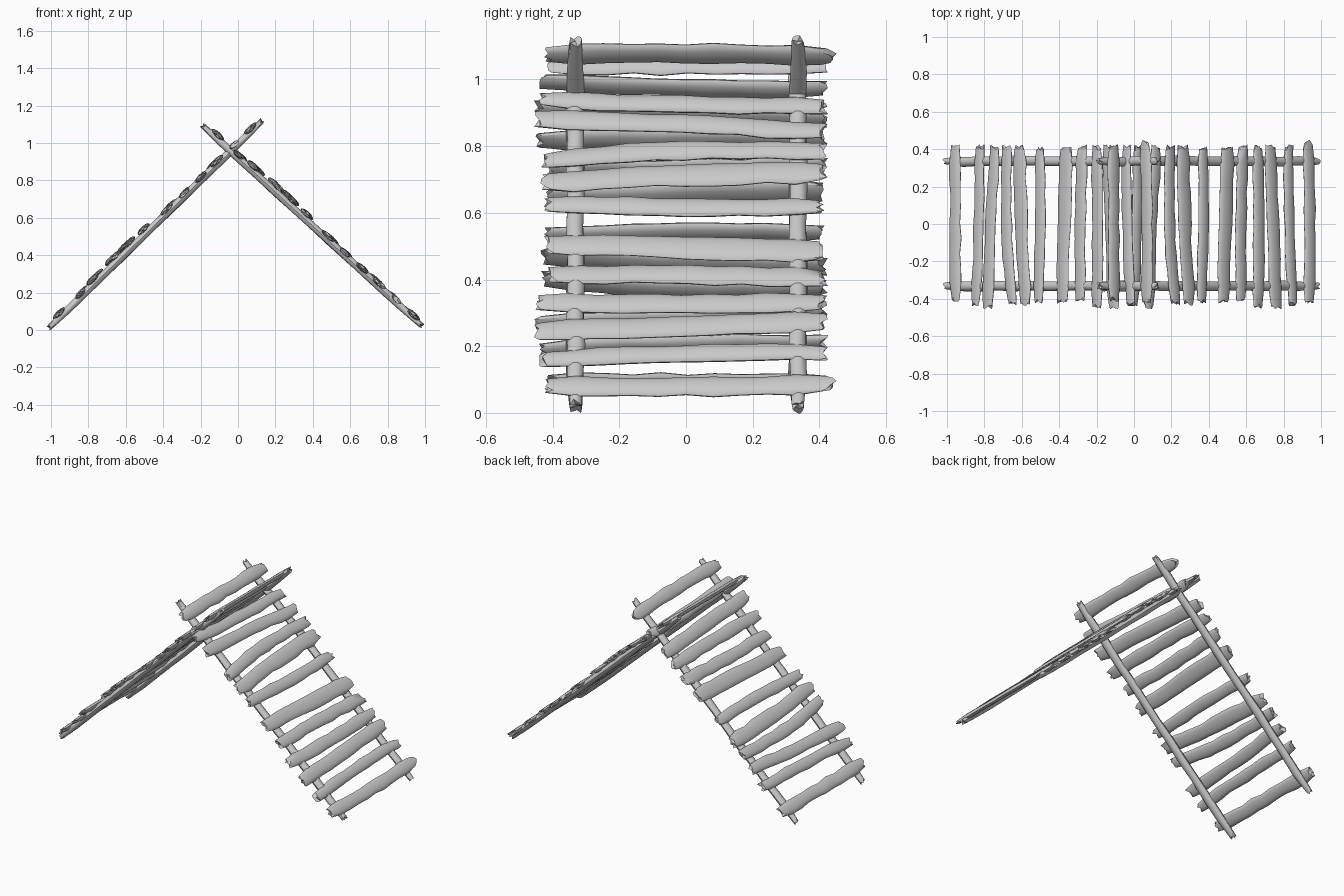
import bpy
import bmesh
import math
import random
from mathutils import Vector

if "Cube" in bpy.data.objects:
    bpy.data.objects.remove(bpy.data.objects["Cube"])

random.seed(7)

wood = bpy.data.materials.new("weathered grey wood")
wood.use_nodes = True
GREY = (0.6, 0.6, 0.6, 1)
wood.diffuse_color = GREY
wood.node_tree.nodes["Principled BSDF"].inputs["Base Color"].default_value = GREY


def branch_mesh(name, path, side, width, thick, sides, ragged, taper, wobble):
    """Sweep a rough oval along a path; side is the direction of its width."""
    bm = bmesh.new()
    rings = []
    last = len(path) - 1
    along = (path[-1] - path[0]).normalized()
    flat = along.cross(side).normalized()
    for i, centre in enumerate(path):
        end = i in (0, last)
        size = (taper if end else 1) * random.uniform(1 - wobble, 1 + wobble)
        twist = random.uniform(-wobble, wobble)
        ring = []
        for k in range(sides):
            a = math.tau * k / sides
            offset = side * math.cos(a) * width / 2 + flat * (math.sin(a) + twist * math.cos(a)) * thick / 2
            jag = along * random.uniform(-ragged, ragged) if end else Vector()
            ring.append(bm.verts.new(centre + offset * size + jag))
        rings.append(ring)
    for lower, upper in zip(rings, rings[1:]):
        for k in range(sides):
            n = (k + 1) % sides
            bm.faces.new((lower[k], lower[n], upper[n], upper[k]))
    # Broken ends, fanned from a centre point
    for ring, centre in ((rings[0], path[0]), (rings[-1], path[-1])):
        tip = bm.verts.new(centre)
        for k in range(sides):
            bm.faces.new((ring[k], ring[(k + 1) % sides], tip))
    bmesh.ops.recalc_face_normals(bm, faces=bm.faces)
    mesh = bpy.data.meshes.new(name)
    bm.to_mesh(mesh)
    bm.free()
    mesh.materials.append(wood)
    return mesh


parts = []

# Two long round rails
for name, y in (("front_rail", -0.33), ("back_rail", 0.335)):
    steps = 12
    path = [Vector((-1.58 * i / steps, y + random.uniform(-0.004, 0.004), 0)) for i in range(steps + 1)]
    parts.append((name, branch_mesh(name, path, Vector((0, 1, 0)), 0.052, 0.042, 10, 0.012, 0.7, 0.07)))

# Slats: front end, back end, distance up the rails at front, middle and back, width, height
SLATS = (
    (-0.41, 0.41, 0.067, 0.067, 0.08, 0.08, 0.012),
    (-0.43, 0.41, 0.185, 0.215, 0.215, 0.068, 0.012),
    (-0.44, 0.41, 0.31, 0.333, 0.355, 0.085, 0.014),
    (-0.44, 0.41, 0.437, 0.437, 0.437, 0.08, 0.012),
    (-0.4, 0.41, 0.563, 0.563, 0.548, 0.08, 0.012),
    (-0.41, 0.4, 0.696, 0.68, 0.667, 0.095, 0.016),
    (-0.41, 0.4, 0.86, 0.85, 0.85, 0.072, 0.026),
    (-0.42, 0.41, 0.955, 0.985, 1.0, 0.09, 0.03),
    (-0.42, 0.41, 1.05, 1.095, 1.09, 0.076, 0.03),
    (-0.44, 0.41, 1.245, 1.22, 1.19, 0.076, 0.024),
    (-0.43, 0.41, 1.34, 1.32, 1.31, 0.068, 0.014),
    (-0.4, 0.41, 1.49, 1.49, 1.49, 0.078, 0.018),
)
for number, (y0, y1, s0, s1, s2, width, height) in enumerate(SLATS, 1):
    path = []
    for i in range(11):
        t = i / 10
        s = s0 * (1 - t) * (1 - 2 * t) + 4 * s1 * t * (1 - t) + s2 * t * (2 * t - 1)
        s += random.uniform(-0.004, 0.004)
        path.append(Vector((-s, y0 + (y1 - y0) * t, height)))
    # The first slat ends in a splintered point
    name = "slat_%d" % number
    mesh = branch_mesh(name, path, Vector((1, 0, 0)), width, 0.03, 12, 0.016, 0.8, 0.08)
    if number == 1:
        for v in mesh.vertices:
            if v.co.y > 0.38:
                v.co.y += max(0, 0.03 - abs(v.co.x - path[-1].x))
    parts.append((name, mesh))

# The same ladder panel leans both ways, crossing near the top
PANELS = (("right_panel", (0.98, 0, 0.025), 42.4), ("left_panel", (0.125, 0, 1.115), -44.2))
for panel, place, angle in PANELS:
    for name, mesh in parts:
        obj = bpy.data.objects.new(panel + "_" + name, mesh)
        bpy.context.collection.objects.link(obj)
        obj.location = place
        obj.rotation_euler = (0, math.radians(angle), 0)

# Soft wood with crisp broken ends
bpy.ops.object.select_all(action="DESELECT")
for obj in bpy.context.collection.objects:
    if obj.name.startswith(("right_panel", "left_panel")):
        obj.select_set(True)
        bpy.context.view_layer.objects.active = obj
bpy.ops.object.shade_smooth_by_angle(angle=math.radians(40))
